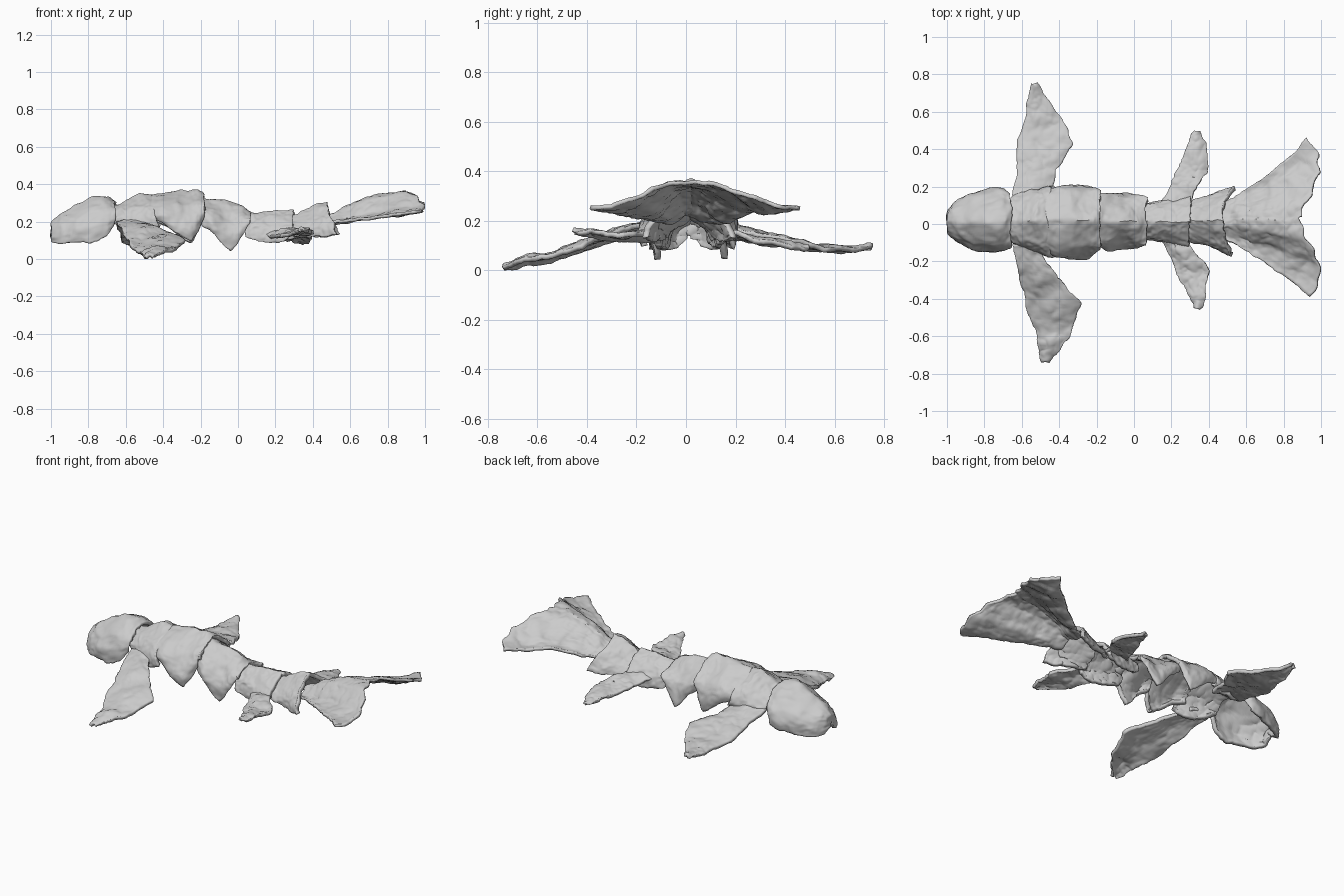
import bpy, math
from mathutils import Vector, noise

CY = 0.015  # ridge line of the body


def path(pts, t, soft=0.5):
    """Sample a list of tuples at t in 0..1; soft blends straight to Catmull-Rom."""
    n = len(pts) - 1
    i = min(int(t * n), n - 1)
    f = t * n - i
    p0, p1, p2, p3 = (Vector(pts[max(0, min(n, i + k))]) for k in (-1, 0, 1, 2))
    curve = 0.5 * (2 * p1 + (p2 - p0) * f + (2 * p0 - 5 * p1 + 4 * p2 - p3) * f * f
                   + (3 * p1 - p0 - 3 * p2 + p3) * f ** 3)
    return curve * soft + (p1 + (p2 - p1) * f) * (1 - soft)


def sheet(name, func, nu, nv, thick=0.016, rough=0.014, offset=0):
    """Thin crumpled sheet from func(s, t), both 0..1."""
    verts, faces = [], []
    for i in range(nu + 1):
        for j in range(nv + 1):
            p = Vector(func(i / nu, j / nv))
            d = noise.noise_vector(p * 8) + 0.5 * noise.noise_vector(p * 19) \
                + 0.3 * noise.noise_vector(p * 45)
            verts.append(p + d * rough)
    w = nv + 1
    for i in range(nu):
        for j in range(nv):
            a = i * w + j
            faces.append((a, a + 1, a + w + 1, a + w))
    me = bpy.data.meshes.new(name)
    me.from_pydata(verts, [], faces)
    ob = bpy.data.objects.new(name, me)
    bpy.context.collection.objects.link(ob)
    m = ob.modifiers.new("thickness", 'SOLIDIFY')
    m.thickness = thick
    m.offset = offset
    for f in me.polygons:
        f.use_smooth = True
    me.set_sharp_from_angle(angle=math.radians(40))
    return ob


def plate(name, stations, wrap=1.85, skew=0.0, power=1.2):
    """Ridged, arched body plate; stations are (x, top z, half width, bottom z)."""
    def f(s, t):
        x, zt, w, zb = path(stations, s)
        u = abs(2 * t - 1)
        side = 1 if t > 0.5 else -1
        return (x + skew * s * u ** 1.5,
                CY + side * w * math.sin(u * wrap),
                zt - (zt - zb) * u ** power)
    return sheet(name, f, 36, 56, 0.024, 0.014, 1)  # thickens inwards


def fin(name, lead, trail, bulge=0.012):
    """Angular fin spanning a leading and a trailing edge, root to tip."""
    def f(s, t):
        p = path(lead, s, 0.15).lerp(path(trail, s, 0.15), t)
        p.z += bulge * math.sin(math.pi * t)
        return p
    return sheet(name, f, 56, 24, 0.02, 0.015)


# Head shield with a rounded, closed snout
plate("head", [(-1.0, .15, .01, .13), (-.995, .20, .06, .095), (-.945, .235, .12, .08),
               (-.87, .28, .155, .085), (-.78, .325, .172, .095), (-.70, .33, .172, .125),
               (-.66, .31, .15, .19)], power=1.4)
# Overlapping body plates
plate("neck_plate", [(-.68, .28, .11, .20), (-.61, .305, .155, .16),
                     (-.52, .355, .175, .15), (-.46, .345, .19, .17)], skew=.04)
plate("shoulder_plate", [(-.48, .34, .15, .22), (-.41, .355, .185, .19), (-.33, .365, .205, .14),
                         (-.25, .365, .195, .09), (-.21, .36, .175, .16), (-.18, .345, .155, .22)])
plate("middle_plate", [(-.21, .325, .13, .20), (-.14, .315, .155, .14), (-.04, .305, .155, .05),
                       (.02, .28, .145, .13), (.065, .25, .13, .19)])
plate("hip_plate", [(.045, .24, .10, .12), (.12, .255, .115, .09), (.21, .265, .13, .085),
                    (.30, .265, .145, .12)], wrap=1.75)
plate("rear_plate", [(.29, .235, .11, .13), (.36, .265, .13, .12), (.42, .29, .16, .12),
                     (.47, .30, .185, .13)], wrap=1.6, skew=.065)

# Fanned tail with a notched, ragged rear edge
edge = [(.89, 0, 0), (.92, 0, 0), (.96, 0, 0), (.99, 0, 0), (.985, 0, 0), (.935, 0, 0)]
ribs = [(.225, .09, .195), (.27, .155, .20), (.32, .23, .225), (.345, .315, .24), (.36, .415, .25)]


def tail_shape(s, t):
    u = abs(2 * t - 1)
    side = 1 if t > .5 else -1
    zt, w, zb = path(ribs, s)
    end = path(edge, u).x + .01 * math.sin(u * 23 + side)
    drop = 0.5 - 0.5 * math.cos(math.pi * u)
    return (.47 + (end - .47) * s, CY + .015 * s + side * w * u, zt - (zt - zb) * drop)


sheet("tail_fin", tail_shape, 52, 68)

# Large front fins
fin("front_fin_left",
    [(-.645, .13, .19), (-.635, .28, .14), (-.615, .45, .095), (-.575, .62, .07), (-.545, .75, .08)],
    [(-.44, .15, .17), (-.42, .29, .14), (-.33, .43, .115), (-.385, .56, .085), (-.525, .75, .085)])
fin("front_fin_right",
    [(-.65, -.12, .20), (-.61, -.27, .13), (-.565, -.46, .07), (-.52, -.62, .03), (-.485, -.745, .01)],
    [(-.51, -.12, .20), (-.43, -.25, .165), (-.29, -.43, .095), (-.36, -.62, .05), (-.45, -.74, .015)])
# Small rear fins
fin("rear_fin_left",
    [(.15, .11, .14), (.21, .22, .125), (.25, .31, .11), (.285, .41, .095), (.33, .495, .09)],
    [(.29, .11, .16), (.335, .20, .145), (.40, .28, .12), (.38, .42, .10), (.345, .495, .09)])
fin("rear_fin_right",
    [(.15, -.08, .13), (.20, -.18, .115), (.235, -.27, .115), (.285, -.37, .13), (.33, -.46, .145)],
    [(.29, -.10, .15), (.34, -.17, .15), (.405, -.25, .15), (.385, -.35, .15), (.35, -.46, .15)])
